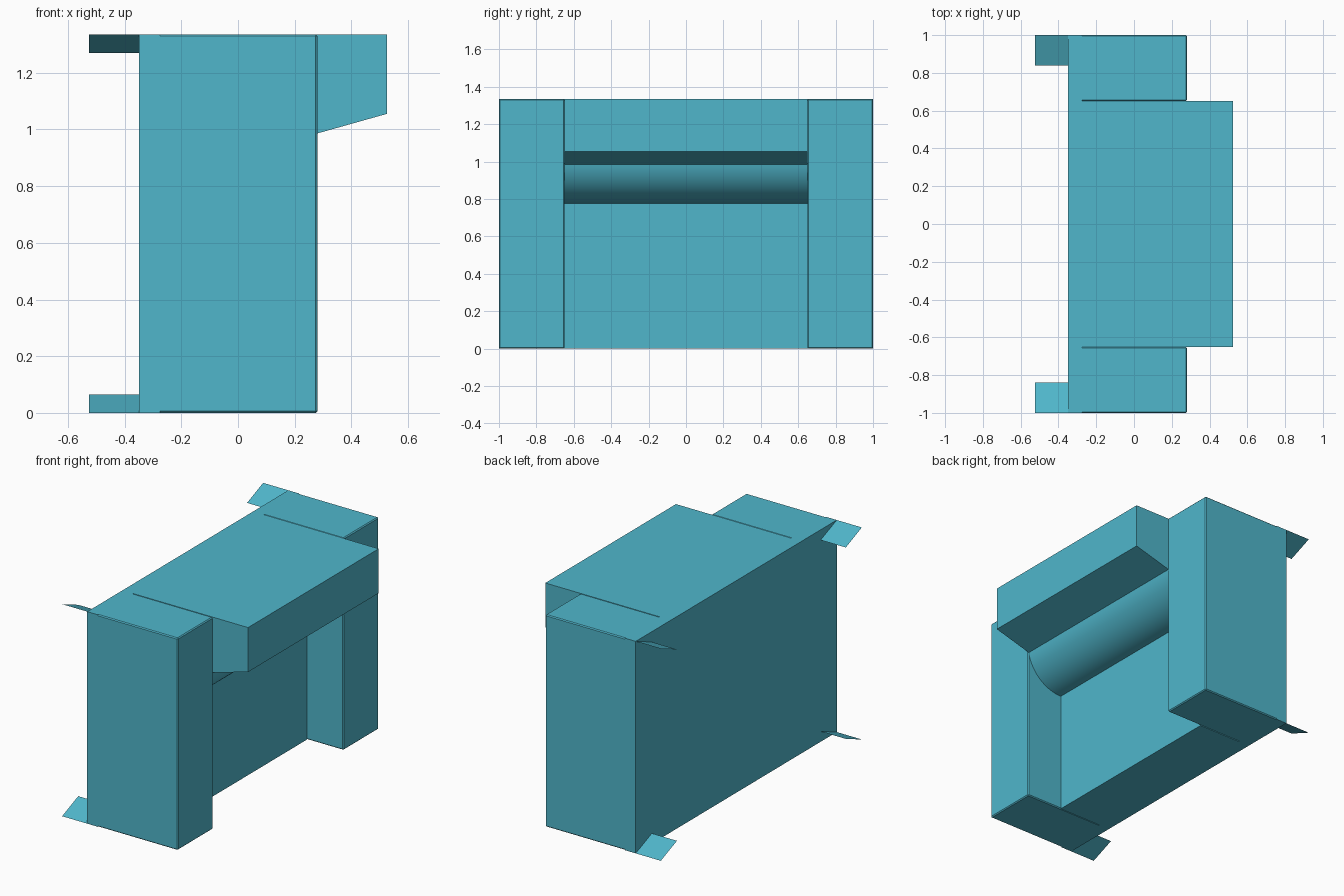
import bpy, bmesh, math

if "Cube" in bpy.data.objects:
    bpy.data.objects.remove(bpy.data.objects["Cube"])

H = 1.335          # full height
FRONT = 0.28       # front of the pillars
SPLIT = 0.65       # half width of the middle section

mat = bpy.data.materials.new("teal")
mat.diffuse_color = (0.08, 0.47, 0.60, 1)
mat.use_nodes = True
mat.node_tree.nodes["Principled BSDF"].inputs["Base Color"].default_value = mat.diffuse_color


def finish(name, bm):
    me = bpy.data.meshes.new(name)
    bmesh.ops.recalc_face_normals(bm, faces=bm.faces)
    bm.to_mesh(me)
    bm.free()
    me.materials.append(mat)
    ob = bpy.data.objects.new(name, me)
    bpy.context.collection.objects.link(ob)
    return ob


def box(name, x0, x1, y0, y1, z0, z1, bevel=0):
    bm = bmesh.new()
    bmesh.ops.create_cube(bm, size=1)
    for v in bm.verts:
        v.co = (x1 if v.co.x > 0 else x0, y1 if v.co.y > 0 else y0, z1 if v.co.z > 0 else z0)
    if bevel:   # chamfer only edges away from the back plate
        edges = [e for e in bm.edges if max(v.co.x for v in e.verts) > x0 + 0.01]
        bmesh.ops.bevel(bm, geom=edges, offset=bevel, segments=1, affect='EDGES')
    return finish(name, bm)


# Back plate and the two side pillars
box("back_plate", -0.35, -0.275, -1, 1, 0, H)
box("left_pillar", -0.275, FRONT, -1, -SPLIT, 0, H, 0.006)
box("right_pillar", -0.275, FRONT, SPLIT, 1, 0, H, 0.006)

# Middle section: recessed panel, rounded belly and overhanging head
cx, cz, r = 0.026, 1.03, 0.254
profile = [(-0.275, 0), (cx, 0)]
a0, a1 = -math.pi / 2, -math.asin((cz - 0.985) / r)
profile += [(cx + r * math.cos(a), cz + r * math.sin(a))
            for a in (a0 + (a1 - a0) * i / 20 for i in range(21))]
profile += [(0.525, 1.055), (0.525, H), (-0.275, H)]
bm = bmesh.new()
face = bm.faces.new([bm.verts.new((x, -SPLIT, z)) for x, z in profile])
ext = bmesh.ops.extrude_face_region(bm, geom=[face], use_keep_orig=True)
for v in [g for g in ext["geom"] if isinstance(g, bmesh.types.BMVert)]:
    v.co.y = SPLIT
middle = finish("middle_section", bm)
bpy.context.view_layer.objects.active = middle
middle.select_set(True)
bpy.ops.object.shade_smooth_by_angle(angle=math.radians(30))

# Four thin sloping corner tabs at the back
for side, sy in (("left", -1), ("right", 1)):
    for level, zo, zi in (("lower", 0, 0.065), ("upper", H, H - 0.065)):
        bm = bmesh.new()
        pts = [(-0.525, sy, zo), (-0.35, sy, zo), (-0.35, sy * 0.84, zi), (-0.525, sy * 0.84, zi)]
        bm.faces.new([bm.verts.new(p) for p in pts])
        finish(f"{level}_{side}_tab", bm)
